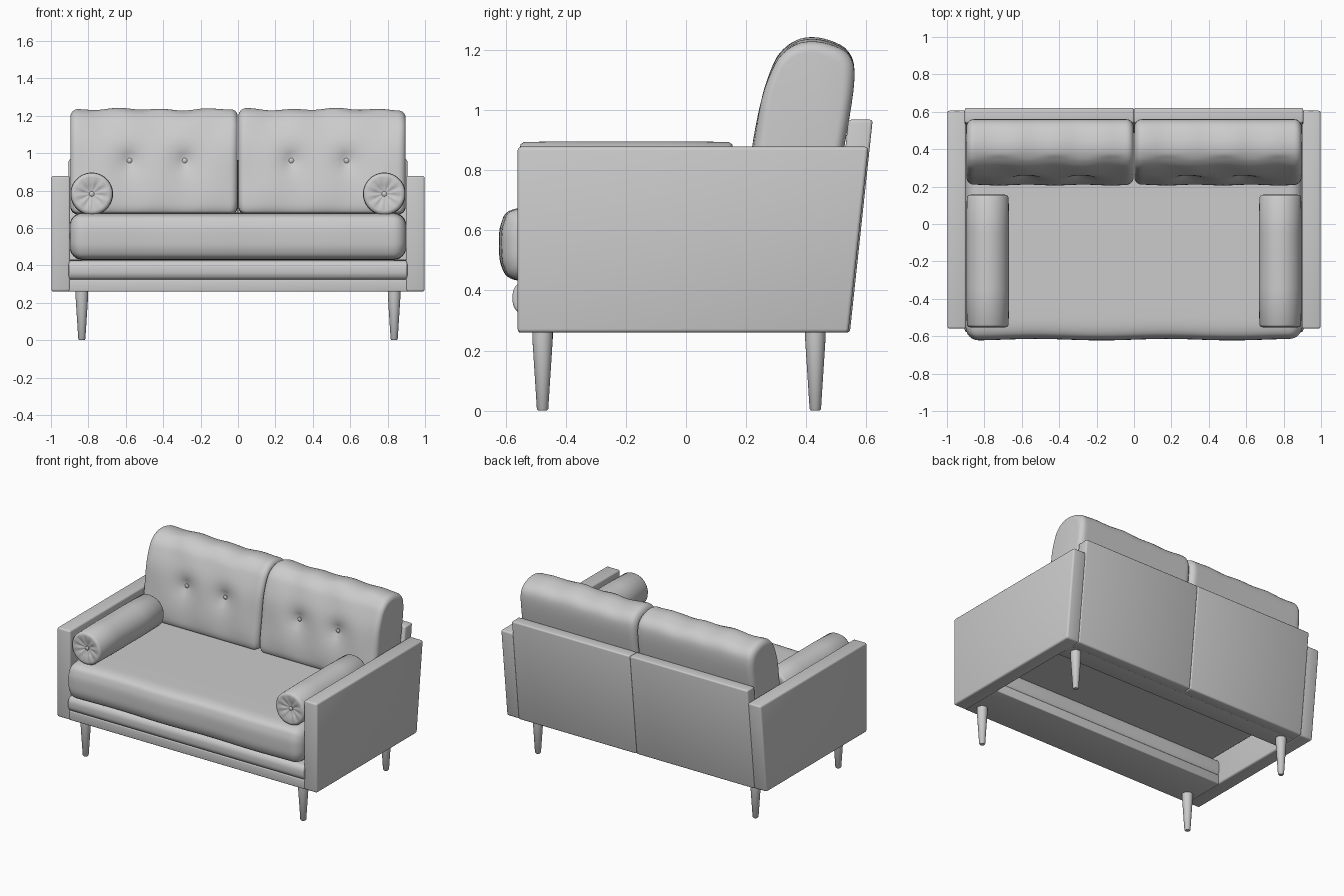
import bpy, bmesh
from math import sin, cos, pi, sqrt, exp
from mathutils import Vector, Matrix

if "Cube" in bpy.data.objects:
    bpy.data.objects.remove(bpy.data.objects["Cube"])


def finish(name, bm, angle=40, bevel=0):
    bmesh.ops.recalc_face_normals(bm, faces=bm.faces)
    mesh = bpy.data.meshes.new(name)
    bm.to_mesh(mesh)
    bm.free()
    ob = bpy.data.objects.new(name, mesh)
    bpy.context.collection.objects.link(ob)
    bpy.ops.object.select_all(action='DESELECT')
    ob.select_set(True)
    bpy.context.view_layer.objects.active = ob
    if bevel:
        m = ob.modifiers.new("bevel", 'BEVEL')
        m.width, m.segments = bevel, 3
        bpy.ops.object.modifier_apply(modifier="bevel")
    bpy.ops.object.shade_smooth_by_angle(angle=angle * pi / 180)
    return ob


def skin(bm, rings):
    """Join closed rings of points with quads and cap both ends."""
    vs = [[bm.verts.new(p) for p in r] for r in rings]
    n = len(vs[0])
    for a, b in zip(vs, vs[1:]):
        for i in range(n):
            j = (i + 1) % n
            bm.faces.new((a[i], a[j], b[j], b[i]))
    bm.faces.new(vs[0])
    bm.faces.new(vs[-1])


def prism(name, profile, x0, x1, bevel=0.012):
    """Side profile (y, z) extruded along x."""
    bm = bmesh.new()
    skin(bm, [[(x, y, z) for y, z in profile] for x in (x0, x1)])
    return finish(name, bm, bevel=bevel)


def rect(y0, y1, z0, z1):
    return [(y0, z0), (y1, z0), (y1, z1), (y0, z1)]


def smooth_loop(pts, steps=5):
    """Closed Catmull-Rom curve through the points."""
    out, n = [], len(pts)
    for i in range(n):
        p0, p1, p2, p3 = (Vector(pts[(i + k) % n]) for k in (-1, 0, 1, 2))
        for s in range(steps):
            t = s / steps
            out.append(0.5 * (2 * p1 + (p2 - p0) * t
                              + (2 * p0 - 5 * p1 + 4 * p2 - p3) * t * t
                              + (3 * p1 - p0 - 3 * p2 + p3) * t ** 3))
    return out


def cushion(name, pts, x0, x1, r, deform=None, count=50):
    """Smooth (y, z) profile lofted along x with rounded ends of radius r."""
    loop = smooth_loop(pts)
    lo = [min(p[k] for p in loop) for k in (0, 1)]
    hi = [max(p[k] for p in loop) for k in (0, 1)]
    mid = [(a + b) / 2 for a, b in zip(lo, hi)]
    half = [(b - a) / 2 for a, b in zip(lo, hi)]
    curve = [r * (1 - cos(k * pi / 12)) for k in range(6)]
    inner = [r + (x1 - x0 - 2 * r) * k / count for k in range(count + 1)]
    ds = curve + inner + [x1 - x0 - d for d in reversed(curve)]
    rings = []
    for d in ds:
        e = min(d, x1 - x0 - d, r)
        inset = r - sqrt(max(0, r * r - (r - e) ** 2))
        ring = []
        for p in loop:
            v = Vector((x0 + d, *(mid[k] + (p[k] - mid[k]) * (1 - inset / half[k])
                                  for k in (0, 1))))
            ring.append(deform(v) if deform else v)
        rings.append(ring)
    bm = bmesh.new()
    skin(bm, rings)
    return finish(name, bm, 50)


def turned(name, profile, loc, along_y=False, segs=24, folds=0.0):
    """Revolve (radius, height) points; folds pleats the mid-cap rings."""
    rings = []
    for r, h in profile:
        ring = []
        for i in range(segs):
            a = 2 * pi * i / segs
            pleat = folds * sin(10 * a) if 0.02 < r < 0.08 else 0
            ring.append(Vector((r * cos(a), r * sin(a), h + pleat)))
        rings.append(ring)
    bm = bmesh.new()
    skin(bm, rings)
    if along_y:
        bm.transform(Matrix.Rotation(pi / 2, 4, 'X'))
    bm.transform(Matrix.Translation(loc))
    return finish(name, bm, 45)


BUTTON = [(0.006, -0.008), (0.014, -0.003), (0.014, 0.003), (0.008, 0.008)]
LEG = [(0.014, 0), (0.019, 0.006), (0.034, 0.24), (0.034, 0.27)]
BOLSTER = [(0.012, -0.335), (0.05, -0.345), (0.09, -0.355), (0.104, -0.352), (0.112, -0.34),
           (0.114, -0.15), (0.114, 0.15), (0.112, 0.34), (0.104, 0.352), (0.09, 0.355),
           (0.05, 0.345), (0.012, 0.335)]
ARM = [(-0.56, 0.26), (0.54, 0.26), (0.607, 0.878), (-0.56, 0.878)]
BACK = [(0.465, 0.26), (0.545, 0.26), (0.621, 0.968), (0.54, 0.968)]
SEAT = [(-0.618, 0.54), (-0.612, 0.62), (-0.57, 0.67), (-0.4, 0.68), (0.2, 0.68), (0.46, 0.675),
        (0.485, 0.6), (0.48, 0.45), (0.4, 0.43), (0.2, 0.43), (-0.3, 0.43), (-0.5, 0.43),
        (-0.58, 0.44), (-0.61, 0.48)]
BACK_CUSHION = [(0.212, 0.70), (0.21, 0.77), (0.225, 0.88), (0.25, 1.03), (0.285, 1.13),
                (0.32, 1.19), (0.38, 1.23), (0.46, 1.23), (0.54, 1.19), (0.56, 1.1),
                (0.527, 0.88), (0.49, 0.70), (0.46, 0.677), (0.35, 0.672), (0.24, 0.677)]
ROLL = [(-0.577, 0.375), (-0.572, 0.405), (-0.55, 0.424), (-0.48, 0.426), (-0.3, 0.426),
        (-0.25, 0.42), (-0.25, 0.33), (-0.3, 0.324), (-0.48, 0.324), (-0.55, 0.326),
        (-0.572, 0.345)]


# tufting dimples and soft creases of the back cushions
def tuft(v):
    w = v.copy()
    for bx in (0.285, 0.58):
        d2 = (abs(v.x) - bx) ** 2 + (v.y - 0.238) ** 2 + (v.z - 0.96) ** 2
        w.y += 0.022 * exp(-d2 / 0.006) + 0.016 * exp(-d2 / 0.0008)
    if v.y < 0.36:
        w.y += 0.005 * sin(v.x * 21 + 1) * sin((v.z - 0.68) * 9)
    if v.z > 1.1:
        w.z += (v.z - 1.1) * (0.03 * sin(v.x * 27) + 0.025 * sin(v.x * 11 + 2))
    return w


# frame
prism("front_rail", rect(-0.558, -0.25, 0.26, 0.325), -0.905, 0.905, 0.006)
prism("rear_rail", rect(0.34, 0.5, 0.262, 0.43), -0.905, 0.905, 0.004)
cushion("front_roll", ROLL, -0.905, 0.905, 0.01, count=4)

# seat
cushion("seat_cushion", SEAT, -0.9, 0.9, 0.07,
        lambda v: v + Vector((0, 0.004 * sin(v.x * 9) * (v.y < -0.5), 0)))

for side, s in (("left", -1), ("right", 1)):
    prism(side + "_arm", ARM, *sorted((s * 0.897, s * 0.998)))
    prism(side + "_back_panel", BACK, *sorted((0, s * 0.905)), bevel=0.01)
    cushion(side + "_back_cushion", BACK_CUSHION, *sorted((s * 0.002, s * 0.896)), 0.04, tuft)
    for i, bx in enumerate((0.285, 0.58)):
        turned(f"{side}_tuft_button_{i + 1}", BUTTON, (s * bx, 0.27, 0.96), True, 12)
    # bolster with a button at each end
    turned(side + "_bolster", BOLSTER, (s * 0.782, -0.198, 0.782), True, 60, 0.004)
    for end, y in (("front", -0.536), ("rear", 0.14)):
        turned(f"{side}_bolster_{end}_button", BUTTON, (s * 0.782, y, 0.782), True, 12)
    # legs
    for end, y in (("front", -0.477), ("rear", 0.43)):
        turned(f"{side}_{end}_leg", LEG, (s * 0.835, y, 0))
